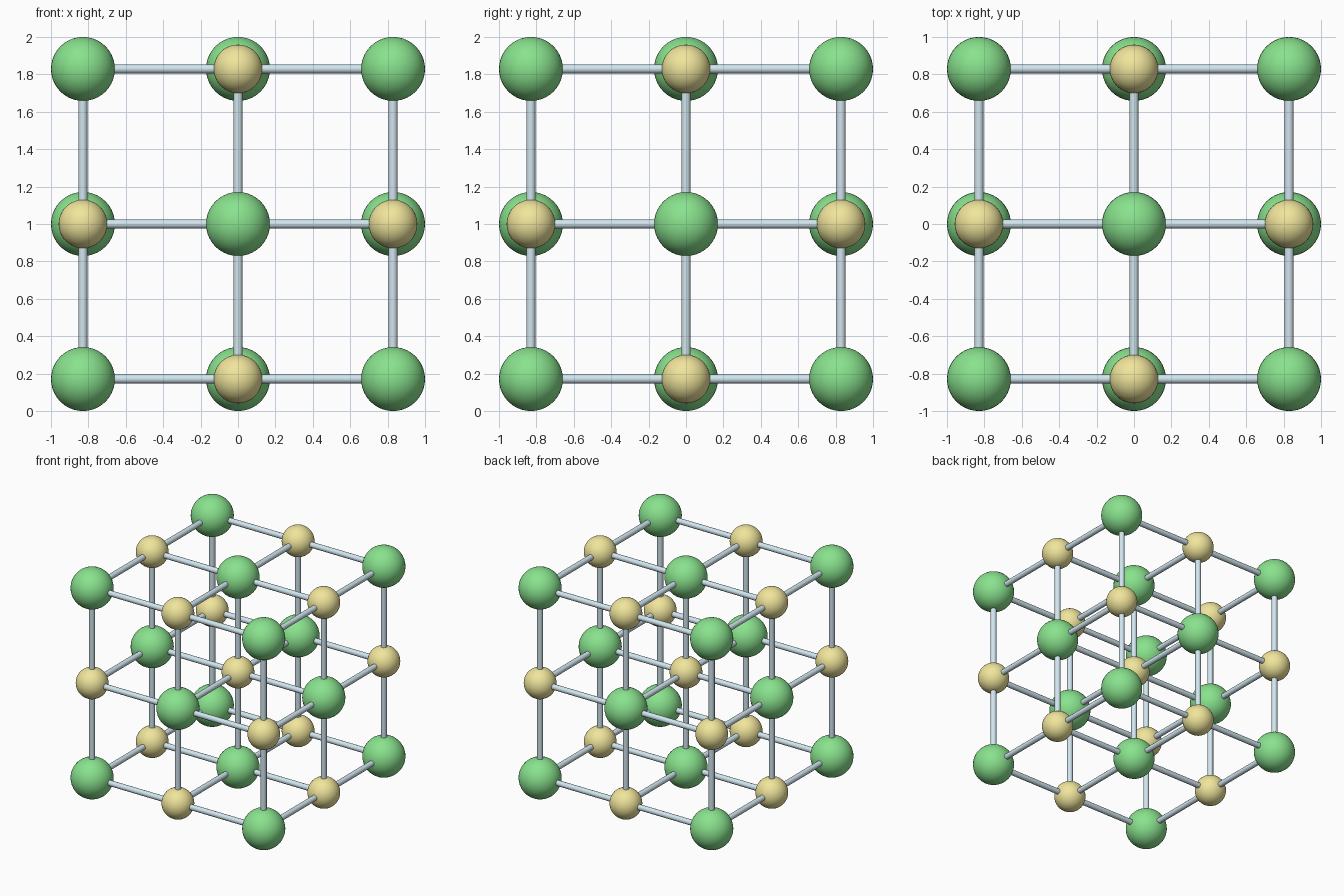
import bpy
from itertools import product
from math import pi

if "Cube" in bpy.data.objects:
    bpy.data.objects.remove(bpy.data.objects["Cube"])

STEP = 0.829        # spacing between neighbouring atoms
BIG_R, SMALL_R, BOND_R = 0.171, 0.13, 0.024


def material(name, rgb):
    m = bpy.data.materials.new(name)
    m.diffuse_color = (*rgb, 1)
    m.use_nodes = True
    m.node_tree.nodes["Principled BSDF"].inputs["Base Color"].default_value = m.diffuse_color
    return m


GREEN = material("green", (0.25, 0.76, 0.27))
YELLOW = material("yellow", (0.87, 0.78, 0.33))
STEEL = material("pale_blue", (0.64, 0.79, 0.86))


def position(cell):
    return [cell[0] * STEP, cell[1] * STEP, 1 + cell[2] * STEP]


def finish(name, mat):
    ob = bpy.context.object
    ob.name = name
    ob.data.materials.append(mat)
    bpy.ops.object.shade_smooth_by_angle()


def atom(cell):
    # corners and face centres are large, the rest small
    big = sum(cell) % 2 == 1
    bpy.ops.mesh.primitive_uv_sphere_add(
        segments=40, ring_count=20, radius=BIG_R if big else SMALL_R,
        location=position(cell))
    finish("large_atom" if big else "small_atom", GREEN if big else YELLOW)


def bond(cell, axis):
    # rod from one atom centre to the next along an axis
    loc = position(cell)
    loc[axis] += STEP / 2
    rot = [(0, pi / 2, 0), (pi / 2, 0, 0), (0, 0, 0)][axis]
    bpy.ops.mesh.primitive_cylinder_add(
        vertices=20, radius=BOND_R, depth=STEP, location=loc, rotation=rot)
    finish("bond_" + "xyz"[axis], STEEL)


# cubic lattice of three atoms per side
for cell in product((-1, 0, 1), repeat=3):
    atom(cell)
    for axis in range(3):
        if cell[axis] < 1:
            bond(cell, axis)
